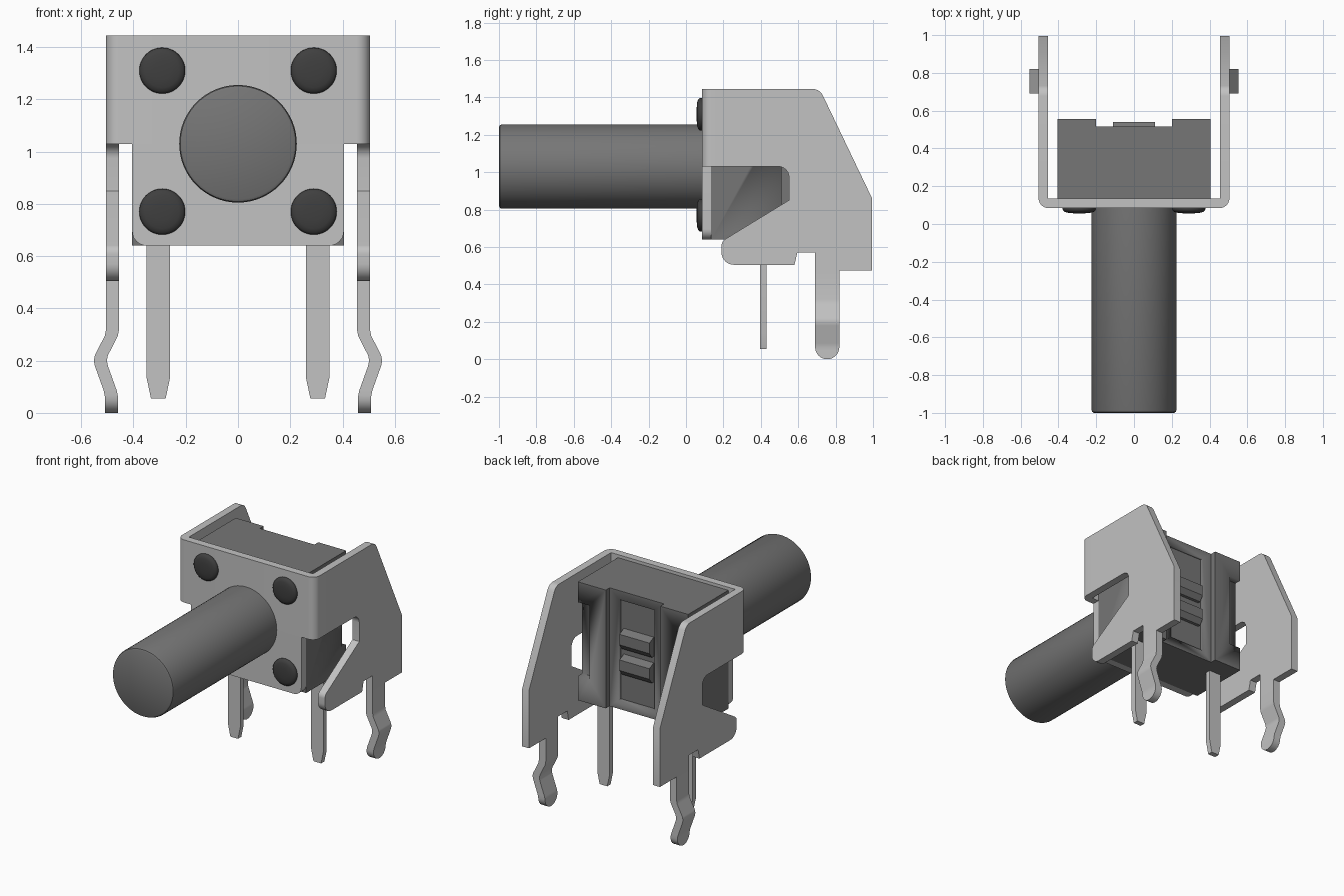
import bpy
import bmesh
import math
from mathutils import Vector

old = bpy.data.objects.get("Cube")
if old:
    bpy.data.objects.remove(old, do_unlink=True)


def material(name, value):
    m = bpy.data.materials.new(name)
    m.use_nodes = True
    colour = (value, value, value, 1)
    m.diffuse_color = colour
    m.node_tree.nodes["Principled BSDF"].inputs["Base Color"].default_value = colour
    return m


METAL = material("light metal", 0.54)
PLASTIC = material("grey plastic", 0.18)
DARK = material("dark plastic", 0.05)


def finish(name, bm, mat, smooth=True):
    bmesh.ops.recalc_face_normals(bm, faces=bm.faces)
    mesh = bpy.data.meshes.new(name)
    bm.to_mesh(mesh)
    bm.free()
    mesh.materials.append(mat)
    ob = bpy.data.objects.new(name, mesh)
    bpy.context.collection.objects.link(ob)
    if smooth:
        bpy.ops.object.select_all(action="DESELECT")
        ob.select_set(True)
        bpy.context.view_layer.objects.active = ob
        bpy.ops.object.shade_smooth_by_angle(angle=math.radians(35))
    return ob


def fillet(points, steps=6):
    """Outline from (u, v) or (u, v, radius) corners."""
    out = []
    for i, p in enumerate(points):
        c = Vector(p[:2])
        if len(p) == 2:
            out.append(c)
            continue
        a = (Vector(points[i - 1][:2]) - c).normalized()
        b = (Vector(points[(i + 1) % len(points)][:2]) - c).normalized()
        half = a.angle(b) / 2
        centre = c + (a + b).normalized() * p[2] / math.sin(half)
        start = c + a * p[2] / math.tan(half) - centre
        end = c + b * p[2] / math.tan(half) - centre
        for k in range(steps + 1):
            t = k / steps
            out.append(centre + (start * (1 - t) + end * t).normalized() * p[2])
    return out


def loft(name, rings, mat):
    bm = bmesh.new()
    rows = [[bm.verts.new(co) for co in ring] for ring in rings]
    n = len(rows[0])
    for lo, hi in zip(rows, rows[1:]):
        for i in range(n):
            j = (i + 1) % n
            bm.faces.new((lo[i], lo[j], hi[j], hi[i]))
    bm.faces.new(rows[0])
    bm.faces.new(rows[-1])
    return finish(name, bm, mat)


def prism(name, points, axis, a, b, mat):
    place = {"x": lambda p, d: (d, p[0], p[1]),
             "y": lambda p, d: (p[0], d, p[1]),
             "z": lambda p, d: (p[0], p[1], d)}[axis]
    outline = fillet(points)
    return loft(name, [[place(p, d) for p in outline] for d in (a, b)], mat)


def box(name, x, y, z, mat):
    corners = [(x[0], y[0]), (x[1], y[0]), (x[1], y[1]), (x[0], y[1])]
    return prism(name, corners, "z", z[0], z[1], mat)


def lathe(name, profile, x, z, mat, n=48):
    """Rings of (radius, y) around an axis along y."""
    rings = [[(x + r * math.cos(math.tau * i / n), y, z + r * math.sin(math.tau * i / n))
              for i in range(n)] for r, y in profile]
    return loft(name, rings, mat)


def cut(target, cutter):
    mod = target.modifiers.new("cut", "BOOLEAN")
    mod.operation = "DIFFERENCE"
    mod.solver = "EXACT"
    mod.object = cutter
    bpy.ops.object.select_all(action="DESELECT")
    target.select_set(True)
    bpy.context.view_layer.objects.active = target
    bpy.ops.object.modifier_apply(modifier=mod.name)
    bpy.data.objects.remove(cutter, do_unlink=True)


# Switch body with stepped back, side notches and a recessed panel
body = prism("switch_body", [(-.405, .135), (.405, .135), (.405, .555), (.2, .555),
                             (.2, .515), (-.2, .515), (-.2, .555), (-.405, .555)],
             "z", .64, 1.425, PLASTIC)
for s in (-1, 1):
    xs = sorted((s * .32, s * .45))
    cut(body, box("notch_cutter", xs, (.51, .6), (.8, 1.29), PLASTIC))
cut(body, box("panel_cutter", (-.13, .13), (.495, .53), (.7, 1.365), PLASTIC))

# Two wedge bars on the back panel
for z in (.95, 1.12):
    prism("back_bar", [(.48, z - .075), (.515, z - .075), (.54, z - .04),
                       (.54, z + .03), (.48, z + .06)], "x", -.11, .11, PLASTIC)

# Push button shaft
lathe("button", [(.225, .1), (.225, -.985), (.221, -.995), (.212, -1)], 0, 1.03, PLASTIC, 64)

# Four domed rivets
for x in (-.29, .29):
    for z in (.77, 1.31):
        lathe("rivet", [(.08, .1), (.088, .082), (.087, .074), (.08, .066),
                        (.065, .06), (.035, .057), (.01, .056)], x, z, DARK)

# Folded upper band and lower front panel of the bracket
prism("bracket_band", [(-.505, .085, .05), (.505, .085, .05), (.505, .2), (.455, .2),
                       (.455, .135), (-.455, .135), (-.455, .2), (-.505, .2)],
      "z", 1.03, 1.445, METAL)
prism("bracket_front", [(-.405, .64, .055), (.405, .64, .055), (.405, 1.03), (-.405, 1.03)],
      "y", .085, .135, METAL)

# Side wing outline, as (y, z, corner radius)
wing = [(.2, 1.445), (.715, 1.445, .06), (.995, .86), (.995, .475), (.69, .475),
        (.69, .57), (.595, .57), (.58, .505), (.19, .505, .065), (.19, .63, .04),
        (.55, .85), (.55, 1.03, .055), (.2, 1.03)]

# Centre line of the kinked leg, as (z, x)
kink = [(.475, .48), (.32, .48), (.295, .485), (.22, .523), (.2, .527), (.18, .523),
        (.085, .489), (.065, .485)]
tip = [.065 * (1 - math.sin(math.radians(a))) for a in (15, 30, 45, 60, 72, 82, 88)]
rows = kink + [(z, .485) for z in tip]

for s, side in ((1, "left"), (-1, "right")):
    prism(side + "_wing", wing, "x", s * .455, s * .505, METAL)
    rings = []
    for z, x in rows:
        w = .065 if z >= .065 else math.sqrt(.065 ** 2 - (.065 - z) ** 2)
        rings.append([(s * (x + dx), .755 + dy, z) for dx, dy in
                      ((-.025, -w), (.025, -w), (.025, w), (-.025, w))])
    loft(side + "_bracket_leg", rings, METAL)
    # Contact pin with tapered tip
    c = s * .305
    prism(side + "_pin", [(c - .045, .66), (c + .045, .66), (c + .045, .135),
                          (c + .028, .055), (c - .028, .055), (c - .045, .135)],
          "y", .395, .43, METAL)
